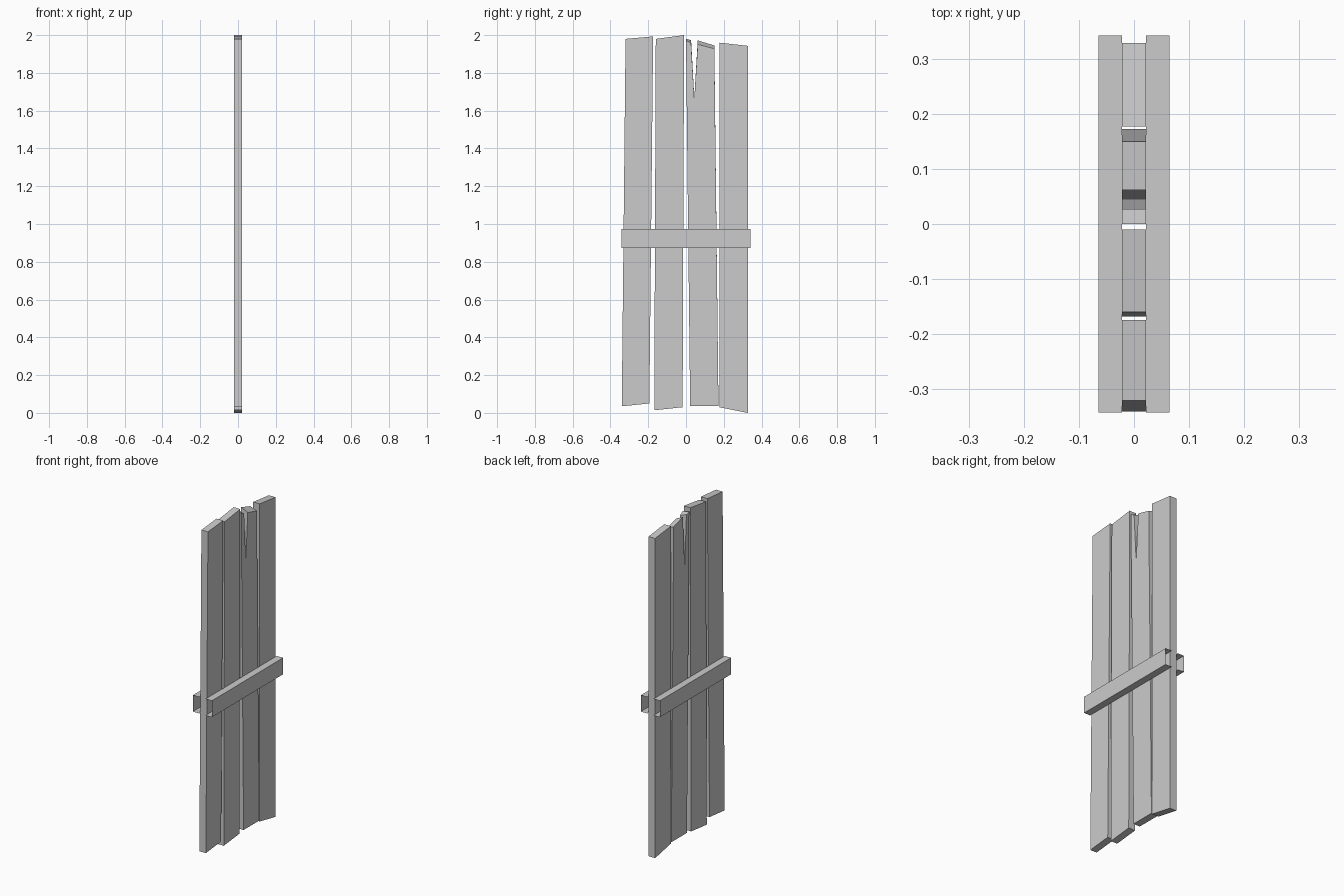
import bpy

if "Cube" in bpy.data.objects:
    bpy.data.objects.remove(bpy.data.objects["Cube"])

HALF = 0.022  # half thickness of the planks


def make_mesh(name, verts, faces):
    mesh = bpy.data.meshes.new(name)
    mesh.from_pydata(verts, [], faces)
    mesh.update()
    ob = bpy.data.objects.new(name, mesh)
    bpy.context.collection.objects.link(ob)
    return ob


def plank(name, back, front=None):
    """Board from an anticlockwise (y, z) outline seen from +x."""
    front = front or back
    n = len(back)
    verts = [(-HALF, y, z) for y, z in back] + [(HALF, y, z) for y, z in front]
    faces = [list(range(n))[::-1], list(range(n, 2 * n))]
    faces += [(i, (i + 1) % n, n + (i + 1) % n, n + i) for i in range(n)]
    return make_mesh(name, verts, faces)


# Three plain crooked planks
plank("plank_1", [(-0.34, 0.035), (-0.194, 0.05), (-0.174, 1.993), (-0.32, 1.98)])
plank("plank_2", [(-0.168, 0.014), (-0.018, 0.03), (-0.01, 2.0), (-0.16, 1.98)])
plank("plank_4", [(0.177, 0.03), (0.328, 0.0), (0.328, 1.943), (0.177, 1.96)])

# Split plank: notched top that slopes down towards +x
foot = [(0.022, 0.037), (0.172, 0.037)]
notch = (0.044, 1.665)
plank("split_plank",
      foot + [(0.15, 1.945), (0.062, 1.972), notch, (0.027, 1.973), (0.0, 1.98)],
      foot + [(0.15, 1.928), (0.062, 1.951), notch, (0.027, 1.957), (0.0, 1.972)])

# Crossbars on both sides: open-ended channels against the planks
for side, label in ((1, "right"), (-1, "left")):
    section = [(HALF, 0.873), (0.064, 0.873), (0.064, 0.973), (HALF, 0.973)]
    verts = [(side * x, y, z) for y in (-0.342, 0.342) for x, z in section]
    faces = [(i, i + 1, i + 5, i + 4) for i in range(3)]
    if side < 0:
        faces = [f[::-1] for f in faces]
    make_mesh("crossbar_" + label, verts, faces)
